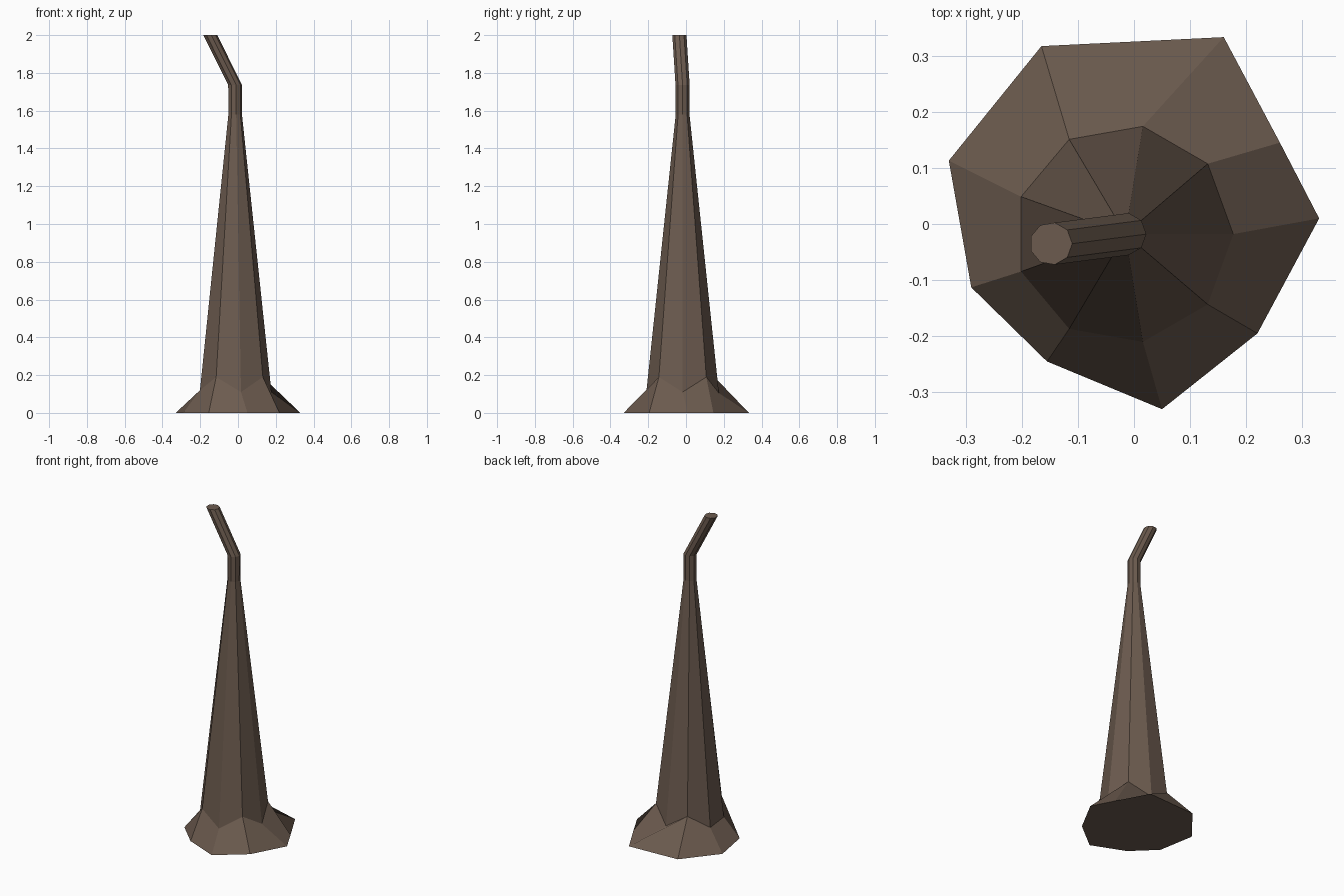
import bpy, bmesh
from math import sin, cos, tau

if "Cube" in bpy.data.objects:
    bpy.data.objects.remove(bpy.data.objects["Cube"])

SIDES = 9
bark = bpy.data.materials.new("bark_brown")
bark.diffuse_color = (0.15, 0.105, 0.078, 1)
bark.use_nodes = True
bark.node_tree.nodes["Principled BSDF"].inputs["Base Color"].default_value = bark.diffuse_color

bm = bmesh.new()


def ring(cx, cy, r, heights):
    return [bm.verts.new((cx + r * cos(tau * i / SIDES),
                          cy + r * sin(tau * i / SIDES), z))
            for i, z in enumerate(heights)]


# Irregular root flare on the ground
foot = [(0.33, 0.01), (0.26, 0.145), (0.16, 0.333), (-0.165, 0.317), (-0.33, 0.113),
        (-0.29, -0.113), (-0.155, -0.245), (0.05, -0.33), (0.22, -0.195)]
rings = [[bm.verts.new((x, y, 0)) for x, y in foot]]

# Zigzag collar where the roots meet the trunk
rings.append(ring(-0.018, -0.018, 0.195,
                  [0.11, 0.19, 0.105, 0.19, 0.105, 0.12, 0.19, 0.11, 0.19]))

# Tapered trunk, short neck and bent tip
for cx, cy, r, z in [(-0.016, -0.018, 0.037, 1.58),
                     (-0.016, -0.018, 0.038, 1.735),
                     (-0.148, -0.035, 0.038, 2.0)]:
    rings.append(ring(cx, cy, r, [z] * SIDES))

# Skin the rings and close both ends
for a, b in zip(rings, rings[1:]):
    for i in range(SIDES):
        j = (i + 1) % SIDES
        bm.faces.new((a[i], a[j], b[j], b[i]))
bm.faces.new(rings[0][::-1])
bm.faces.new(rings[-1])

mesh = bpy.data.meshes.new("tree_trunk")
bm.to_mesh(mesh)
bm.free()
mesh.materials.append(bark)
trunk = bpy.data.objects.new("tree_trunk", mesh)
bpy.context.collection.objects.link(trunk)
